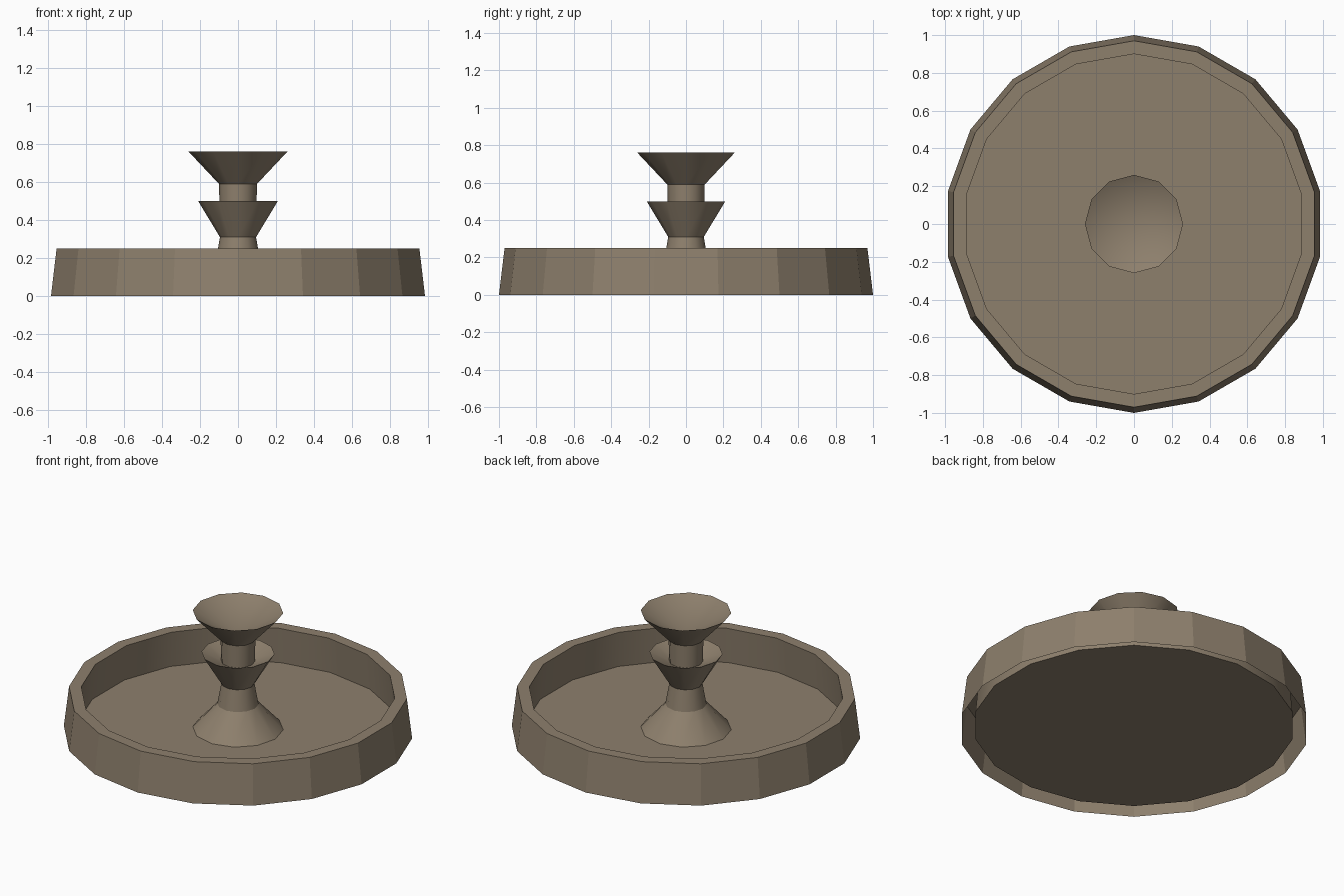
import bpy, bmesh, math

if "Cube" in bpy.data.objects:
    bpy.data.objects.remove(bpy.data.objects["Cube"])

stone = bpy.data.materials.new("warm_stone")
stone.diffuse_color = (0.27, 0.215, 0.152, 1)
stone.use_nodes = True
stone.node_tree.nodes["Principled BSDF"].inputs["Base Color"].default_value = stone.diffuse_color


def lathe(name, profile, sides, smooth_angle=None):
    """Revolve (radius, z) points about z; radius 0 becomes a single apex."""
    bm = bmesh.new()
    rings = []
    for r, z in profile:
        if r == 0:
            rings.append([bm.verts.new((0, 0, z))] * sides)
        else:
            angles = [math.pi / 2 + math.tau * j / sides for j in range(sides)]
            rings.append([bm.verts.new((r * math.cos(a), r * math.sin(a), z)) for a in angles])
    for low, high in zip(rings, rings[1:]):
        for j in range(sides):
            k = (j + 1) % sides
            corners = [low[j], low[k], high[k], high[j]]
            bm.faces.new(list(dict.fromkeys(corners)))
    mesh = bpy.data.meshes.new(name)
    bm.to_mesh(mesh)
    bm.free()
    mesh.materials.append(stone)
    obj = bpy.data.objects.new(name, mesh)
    bpy.context.collection.objects.link(obj)
    if smooth_angle:
        bpy.ops.object.select_all(action='DESELECT')
        obj.select_set(True)
        bpy.context.view_layer.objects.active = obj
        bpy.ops.object.shade_smooth_by_angle(angle=math.radians(smooth_angle))
    return obj


# Tapered faceted outer wall with its flat rim, open underneath
lathe("basin_wall", [(1.0, 0), (0.97, 0.25), (0.90, 0.25)], 18)

# Inner wall and floor of the basin
lathe("basin_inside", [(0.90, 0.25), (0.92, 0.025), (0, 0.025)], 18, 31)

# Flared foot, neck, lower bowl, upper neck and top bowl
lathe("pedestal", [(0.26, 0.025), (0.118, 0.18), (0.095, 0.31), (0.21, 0.50),
                   (0.097, 0.45), (0.10, 0.59), (0.26, 0.76), (0, 0.62)], 12, 31)
